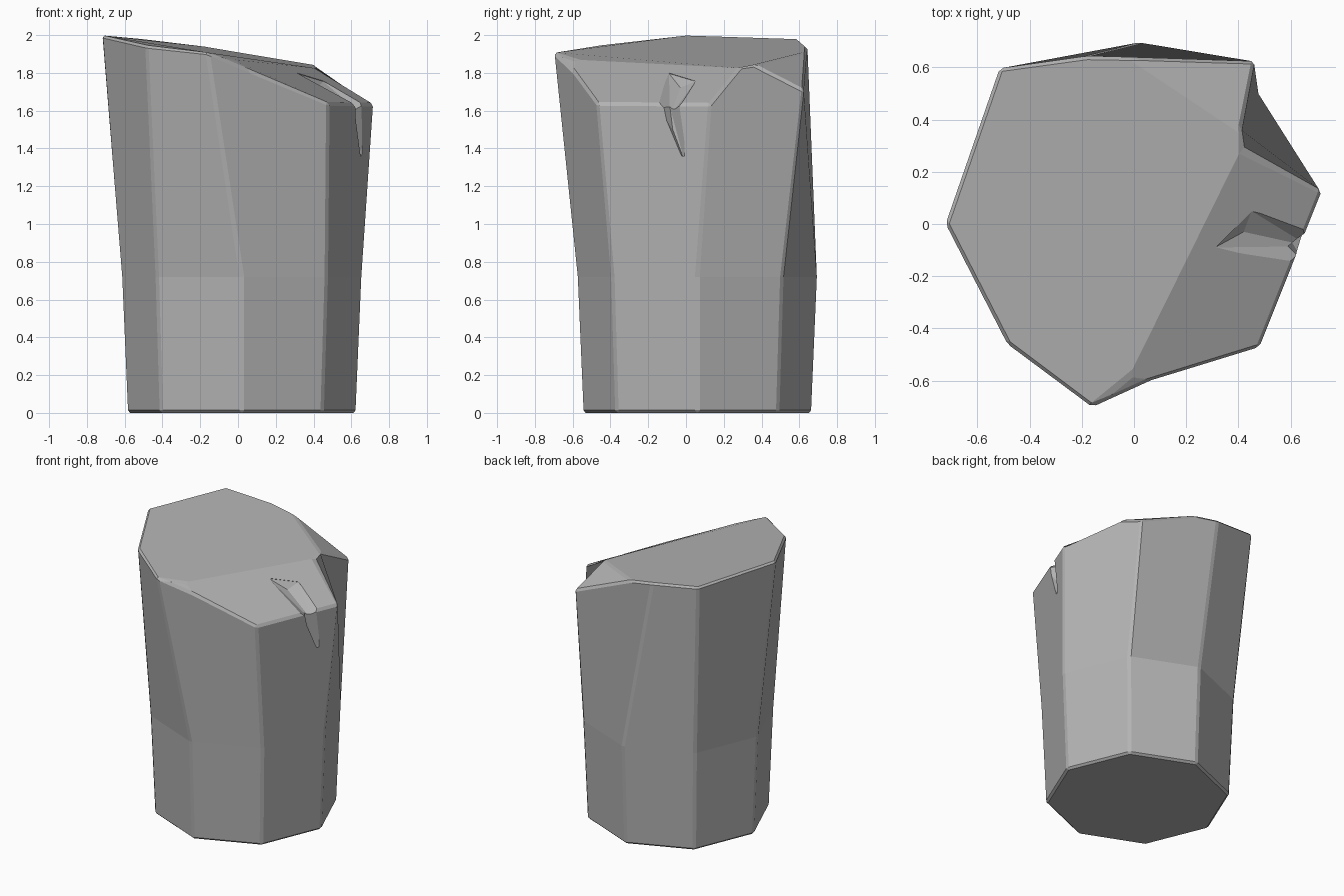
import bpy, bmesh, math

if "Cube" in bpy.data.objects:
    bpy.data.objects.remove(bpy.data.objects["Cube"])


def make_object(name, bm):
    bmesh.ops.recalc_face_normals(bm, faces=bm.faces[:])
    mesh = bpy.data.meshes.new(name)
    bm.to_mesh(mesh)
    bm.free()
    obj = bpy.data.objects.new(name, mesh)
    bpy.context.collection.objects.link(obj)
    return obj


def ring(bm, radius, z):
    return [bm.verts.new((0.02 + radius * math.cos(math.pi + k * math.pi / 4),
                          0.06 + radius * math.sin(math.pi + k * math.pi / 4), z))
            for k in range(8)]


# Stone column: octagonal foot, slightly wider waist, chipped slanted top
bm = bmesh.new()
foot, waist = ring(bm, 0.607, 0), ring(bm, 0.638, 0.72)
top = [bm.verts.new(p) for p in (
    (-.722, 0, 2.0), (-.485, -.46, 1.945), (-.162, -.702, 1.91), (.07, -.597, 1.81),
    (.48, -.472, 1.64), (.72, .13, 1.635), (.41, .285, 1.825), (.41, .36, 1.845),
    (.463, .625, 1.71), (-.01, .64, 1.91), (-.18, .643, 1.94), (-.515, .597, 1.98),
    (-.02, -.585, 1.87))]
bm.faces.new(foot[::-1])
chains = [(0, 1), (1, 2), (2, 3, 4), (4, 5), (5, 6, 7, 8), (8, 9, 10), (10, 11), (11, 0)]
for k, chain in enumerate(chains):
    j = (k + 1) % 8
    bm.faces.new((foot[k], foot[j], waist[j], waist[k]))
    bm.faces.new([waist[k], waist[j]] + [top[c] for c in reversed(chain)])
for face in ((0, 1, 2, 12, 6, 7, 9, 10, 11), (12, 3, 4, 5, 6), (2, 3, 12), (7, 8, 9)):
    bm.faces.new([top[i] for i in face])
stone = make_object("stone_column", bm)

# Dark grey stone
grey = bpy.data.materials.new("stone_grey")
grey.diffuse_color = (0.45, 0.45, 0.45, 1)
grey.use_nodes = True
grey.node_tree.nodes["Principled BSDF"].inputs["Base Color"].default_value = grey.diffuse_color
stone.data.materials.append(grey)

# Worn edges
bevel = stone.modifiers.new("worn_edges", 'BEVEL')
bevel.width = 0.014
bevel.segments = 1
bevel.limit_method = 'ANGLE'
bevel.angle_limit = math.radians(25)


# Crack: wedges cut across the sloped facet and down the side
def cut_wedge(name, points):
    bm = bmesh.new()
    for p in points:
        bm.verts.new(p)
    bmesh.ops.convex_hull(bm, input=bm.verts[:])
    cutter = make_object(name, bm)
    cutter.data.materials.append(grey)
    cutter.hide_render = True
    cutter.hide_set(True)
    mod = stone.modifiers.new(name, 'BOOLEAN')
    mod.operation = 'DIFFERENCE'
    mod.solver = 'EXACT'
    mod.object = cutter


cut_wedge("upper_crack_cutter", [
    (.31, -.09, 1.797), (.42, -.03, 1.722), (.67, -.085, 1.57),
    (.45, .05, 1.755), (.69, -.015, 1.64), (.64, -.165, 1.63),
    (.40, -.075, 1.756), (.52, -.05, 1.9)])
cut_wedge("side_crack_cutter", [
    (.640, -.01, 1.34), (.590, -.085, 1.62), (.605, -.07, 1.50),
    (.70, .0, 1.64), (.66, -.165, 1.64), (.70, -.10, 1.48), (.70, .0, 1.42)])
